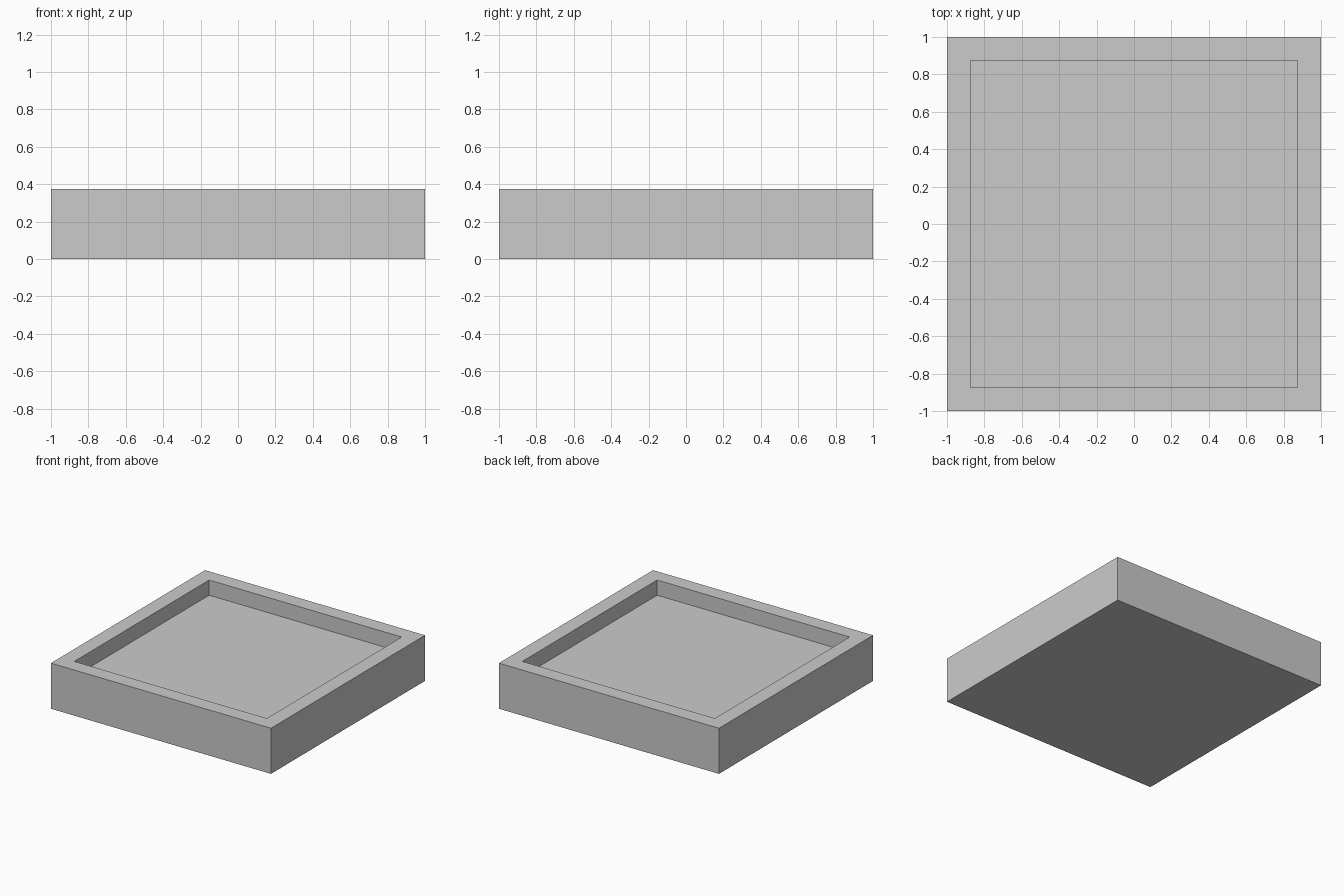
import bpy, bmesh

if "Cube" in bpy.data.objects:
    bpy.data.objects.remove(bpy.data.objects["Cube"])

HALF, INNER, HEIGHT, FLOOR = 1.0, 0.875, 0.375, 0.25

bm = bmesh.new()

# Solid square slab standing on z = 0
bmesh.ops.create_cube(bm, size=1.0)
bmesh.ops.scale(bm, verts=bm.verts, vec=(2 * HALF, 2 * HALF, HEIGHT))
bmesh.ops.translate(bm, verts=bm.verts, vec=(0, 0, HEIGHT / 2))

# Rim: inset the top face
top = max(bm.faces, key=lambda f: f.calc_center_median().z)
bmesh.ops.inset_region(bm, faces=[top], thickness=HALF - INNER, use_even_offset=True)

# Recess: extrude the inner face straight down to the tray floor
ext = bmesh.ops.extrude_discrete_faces(bm, faces=[top])
floor = ext["faces"][0]
bmesh.ops.translate(bm, verts=floor.verts, vec=(0, 0, FLOOR - HEIGHT))
bmesh.ops.recalc_face_normals(bm, faces=bm.faces)

mesh = bpy.data.meshes.new("tray")
bm.to_mesh(mesh)
bm.free()
tray = bpy.data.objects.new("tray", mesh)
bpy.context.collection.objects.link(tray)
